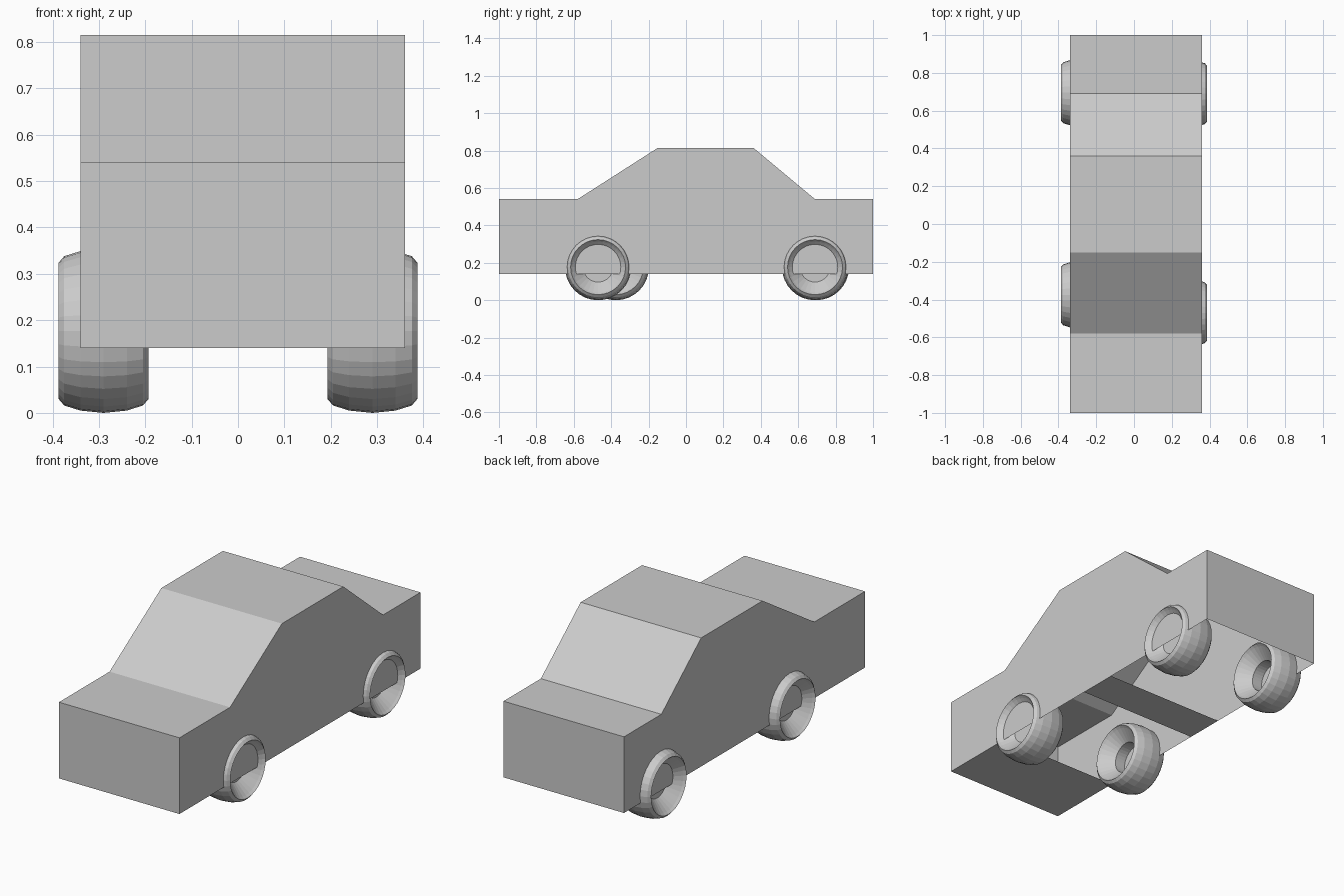
import bpy, bmesh, math
from mathutils import Vector, Matrix

if "Cube" in bpy.data.objects:
    bpy.data.objects.remove(bpy.data.objects["Cube"])


def add_object(name, bm, recalc=False):
    if recalc:
        bmesh.ops.recalc_face_normals(bm, faces=bm.faces)
    mesh = bpy.data.meshes.new(name)
    bm.to_mesh(mesh)
    bm.free()
    obj = bpy.data.objects.new(name, mesh)
    bpy.context.collection.objects.link(obj)
    return obj


# Body: hollow shell extruded from the side profile, mostly open underneath
LEFT, RIGHT, SILL = -0.34, 0.36, 0.14
profile = [(-1, SILL), (-1, 0.54), (-0.58, 0.54), (-0.15, 0.815),
           (0.36, 0.815), (0.69, 0.54), (1, 0.54), (1, SILL)]
bm = bmesh.new()
left = [bm.verts.new((LEFT, y, z)) for y, z in profile]
right = [bm.verts.new((RIGHT, y, z)) for y, z in profile]
bm.faces.new(left)
bm.faces.new(right[::-1])
for i in range(len(profile) - 1):
    bm.faces.new((left[i], right[i], right[i + 1], left[i + 1]))
add_object("car_body", bm, True)


# Floor pieces: one under the hood and one narrow strip under the cabin
def floor_panel(name, y0, y1):
    bm = bmesh.new()
    corners = [(LEFT, y0), (LEFT, y1), (RIGHT, y1), (RIGHT, y0)]
    bm.faces.new([bm.verts.new((x, y, SILL)) for x, y in corners])
    add_object(name, bm)


floor_panel("front_floor", -1, -0.58)
floor_panel("middle_floor", 0.04, 0.25)

# Wheel: (distance from mid-plane, radius), hub disc out over the tyre to the inner sleeve
wheel_profile = [(0.03, 0), (0.03, 0.08), (0.085, 0.137), (0.097, 0.147), (0.085, 0.161),
                 (0.05, 0.172), (0, 0.177), (-0.05, 0.172), (-0.085, 0.161),
                 (-0.097, 0.147), (-0.085, 0.137), (-0.03, 0.08), (0.03, 0.08)]


def wheel(name, side, y):
    bm = bmesh.new()
    verts = [bm.verts.new((side * x, 0, r)) for x, r in wheel_profile]
    edges = [bm.edges.new(pair) for pair in zip(verts, verts[1:])]
    bmesh.ops.spin(bm, geom=verts + edges, cent=(0, 0, 0), axis=(1, 0, 0),
                   angle=math.tau, steps=32)
    bmesh.ops.remove_doubles(bm, verts=bm.verts, dist=1e-4)
    bmesh.ops.transform(bm, matrix=Matrix.Translation(Vector((side * 0.29, y, 0.177))),
                        verts=bm.verts)
    add_object(name, bm, True)


wheel("front_right_wheel", 1, -0.47)
wheel("front_left_wheel", -1, -0.375)
wheel("back_right_wheel", 1, 0.69)
wheel("back_left_wheel", -1, 0.695)
